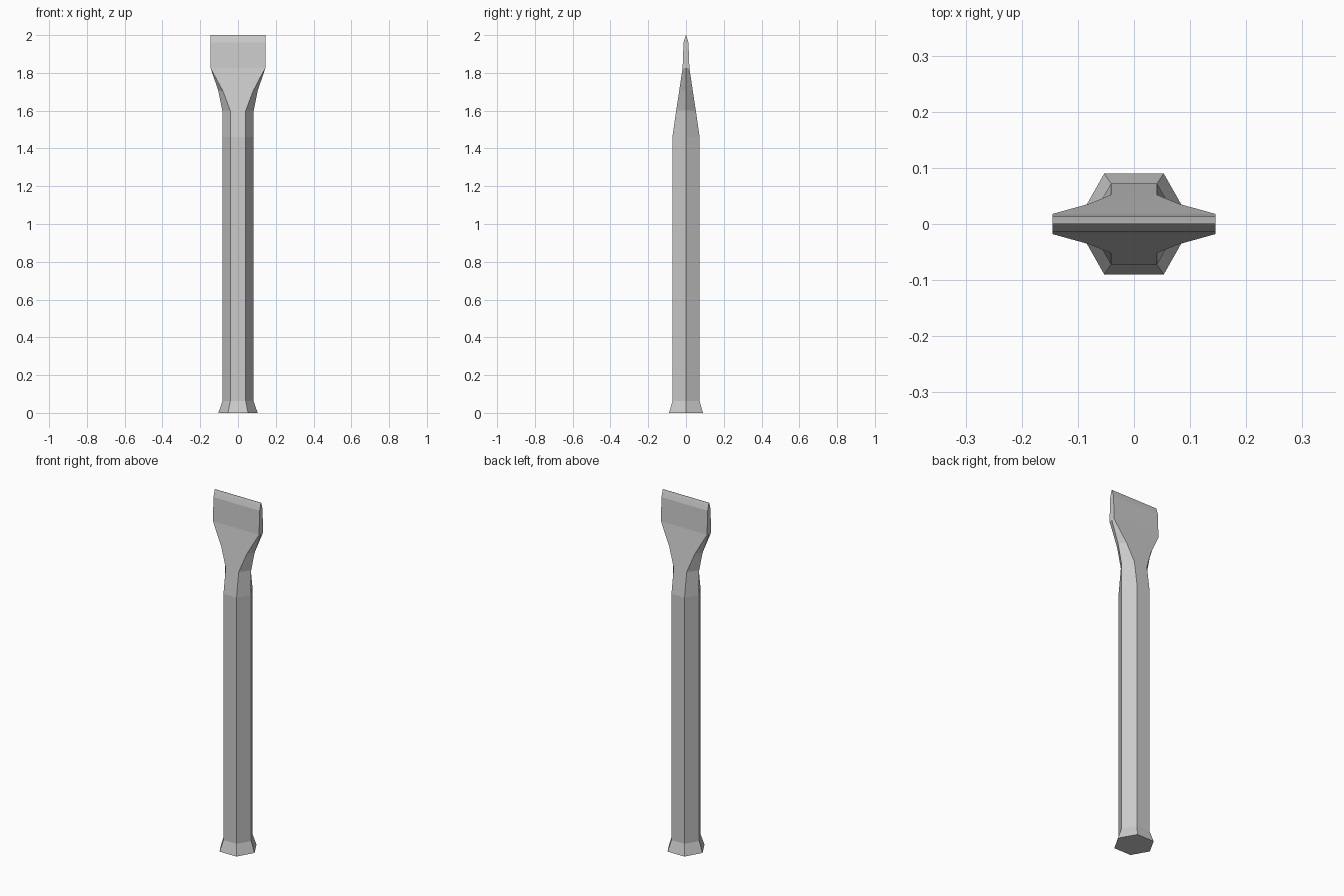
import bpy, bmesh

if "Cube" in bpy.data.objects:
    bpy.data.objects.remove(bpy.data.objects["Cube"])

# Cross-sections up the tool: height, side-corner x, face-corner x, half thickness y
SECTIONS = [
    (0.00, 0.104, 0.053, 0.090),   # flared striking end
    (0.062, 0.083, 0.041, 0.072),  # bar begins
    (1.46, 0.083, 0.041, 0.072),   # taper in thickness begins
    (1.60, 0.083, 0.041, 0.052),   # blade starts to widen
    (1.705, 0.104, 0.080, 0.036),
    (1.825, 0.145, 0.145, 0.018),  # full blade width
    (1.96, 0.145, 0.145, 0.013),   # ground bevel
    (1.985, 0.145, 0.145, 0.006),
    (2.00, 0.145, 0.145, 0.001),   # cutting edge
]


def hexagon(bm, z, side, face, depth):
    pts = [(side, 0), (face, depth), (-face, depth),
           (-side, 0), (-face, -depth), (face, -depth)]
    return [bm.verts.new((x, y, z)) for x, y in pts]


# Loft the hexagons into one solid chisel
bm = bmesh.new()
rings = [hexagon(bm, *s) for s in SECTIONS]
for low, high in zip(rings, rings[1:]):
    for i in range(6):
        j = (i + 1) % 6
        bm.faces.new((low[i], low[j], high[j], high[i]))
bm.faces.new(rings[0][::-1])
bm.faces.new(rings[-1])
bmesh.ops.recalc_face_normals(bm, faces=bm.faces)

mesh = bpy.data.meshes.new("chisel")
bm.to_mesh(mesh)
bm.free()
bpy.context.collection.objects.link(bpy.data.objects.new("chisel", mesh))
